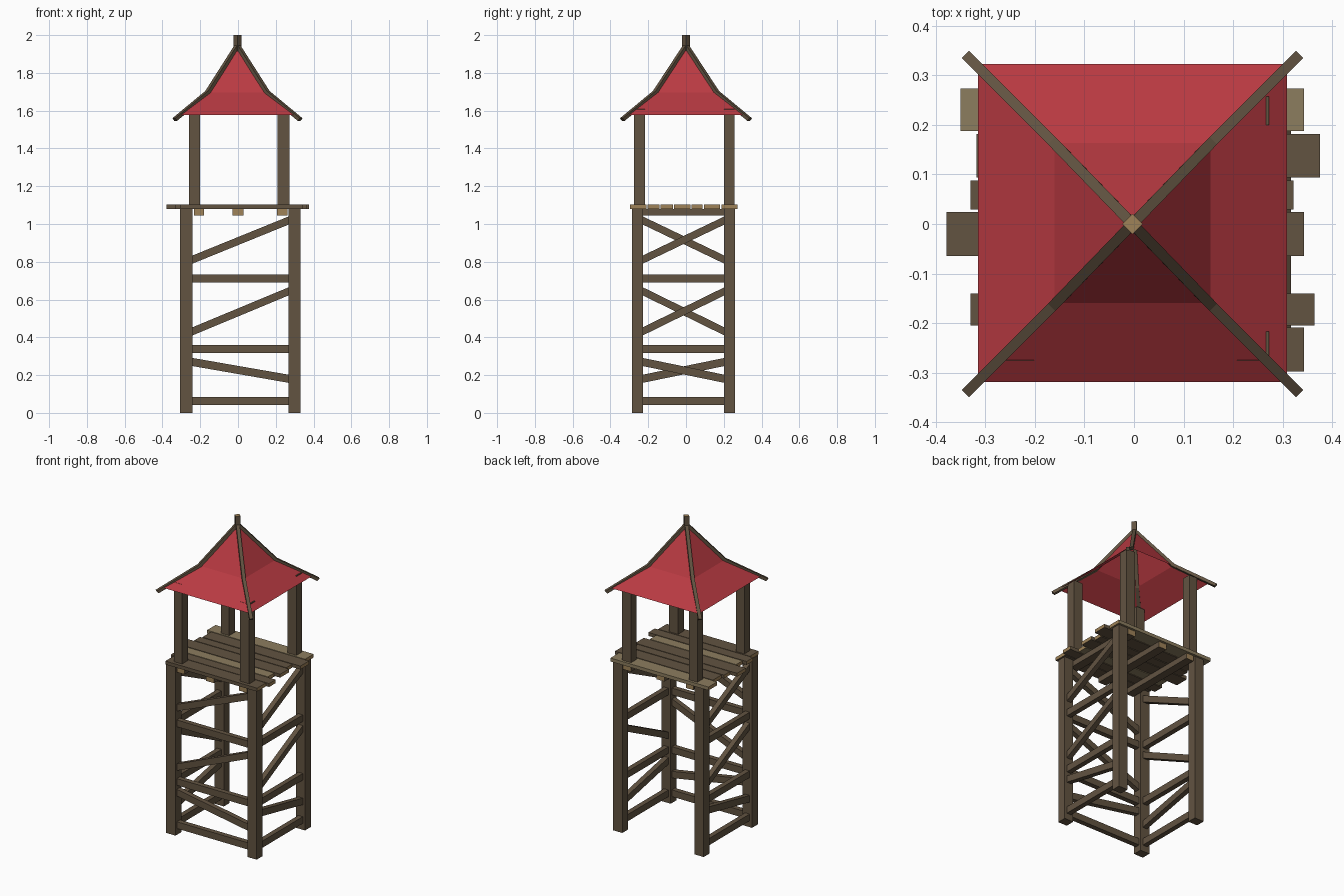
import bpy, bmesh, math
from mathutils import Vector, Matrix

if "Cube" in bpy.data.objects:
    bpy.data.objects.remove(bpy.data.objects["Cube"])


def material(name, rgb):
    m = bpy.data.materials.new(name)
    m.diffuse_color = (*rgb, 1)
    m.use_nodes = True
    m.node_tree.nodes["Principled BSDF"].inputs["Base Color"].default_value = m.diffuse_color
    return m


BROWN = material("dark wood", (0.122, 0.087, 0.053))
LIGHT = material("light plank wood", (0.262, 0.205, 0.114))
TAN = material("end grain", (0.342, 0.223, 0.098))
RED = material("red roof", (0.485, 0.042, 0.054))


def make(name, bm, *mats):
    bmesh.ops.recalc_face_normals(bm, faces=bm.faces)
    me = bpy.data.meshes.new(name)
    bm.to_mesh(me)
    bm.free()
    ob = bpy.data.objects.new(name, me)
    bpy.context.collection.objects.link(ob)
    for m in mats:
        me.materials.append(m)
    return ob


def box(name, x, y, z, mat=BROWN, grain=None):
    """Box from (min, max) ranges; faces along the grain axis get end-grain colour."""
    bm = bmesh.new()
    bmesh.ops.create_cube(bm, size=1)
    for v in bm.verts:
        v.co = Vector([r[0] if c < 0 else r[1] for c, r in zip(v.co, (x, y, z))])
    bm.normal_update()
    if grain is not None:
        for f in bm.faces:
            if abs(f.normal[grain]) > 0.9:
                f.material_index = 1
    return make(name, bm, mat, TAN)


# Legs and upper posts
LX = ((-0.307, -0.241), (0.268, 0.332))
LY = ((-0.286, -0.228), (0.202, 0.26))
PX = ((-0.26, -0.202), (0.208, 0.272))
PY = ((-0.275, -0.217), (0.2, 0.257))
for i, side in enumerate(("left", "right")):
    for j, end in enumerate(("front", "back")):
        box(f"{end}_{side}_leg", LX[i], LY[j], (0, 1.08))
        box(f"{end}_{side}_post", PX[i], PY[j], (1.09, 1.61))


# Braces: start/end heights, same pattern on three sides, back left open
BRACES = [(0.062, 0.062), (0.27, 0.18), (0.338, 0.338),
          (0.43, 0.645), (0.712, 0.712), (0.81, 1.02)]


def brace(name, a, b, z0, z1):
    a, b = Vector((*a, z0)), Vector((*b, z1))
    d = b - a
    side = Vector((d.y, -d.x, 0)).normalized() * 0.016
    up = Vector((0, 0, 0.0215))
    bm = bmesh.new()
    rings = [[bm.verts.new(p + s * side + t * up)
              for s, t in ((-1, -1), (1, -1), (1, 1), (-1, 1))] for p in (a, b)]
    for k in range(4):
        bm.faces.new((rings[0][k], rings[0][k - 1], rings[1][k - 1], rings[1][k]))
    for r in rings:
        bm.faces.new(r)
    make(name, bm, BROWN)


for n, (z0, z1) in enumerate(BRACES):
    brace(f"front_brace_{n}", (-0.245, -0.257), (0.272, -0.257), z0, z1)
    brace(f"right_brace_{n}", (0.3, -0.232), (0.3, 0.206), z0, z1)
    brace(f"left_brace_{n}", (-0.274, 0.206), (-0.274, -0.232), z0, z1)

# Floor beams
for n, x in enumerate(((-0.232, -0.18), (-0.028, 0.028), (0.207, 0.263))):
    box(f"floor_beam_{n}", x, (-0.284, 0.258), (1.045, 1.08), grain=1)

# Floor planks of uneven length
PLANKS = [(-0.35, 0.343, 0.187, 0.273, LIGHT), (-0.317, 0.375, 0.094, 0.181, BROWN),
          (-0.33, 0.321, 0.029, 0.088, BROWN), (-0.378, 0.343, -0.064, 0.024, BROWN),
          (-0.305, 0.305, -0.134, -0.07, LIGHT), (-0.33, 0.364, -0.205, -0.14, BROWN),
          (-0.305, 0.343, -0.297, -0.209, BROWN)]
for n, (x0, x1, y0, y1, m) in enumerate(PLANKS):
    box(f"floor_plank_{n}", (x0, x1), (y0, y1), (1.08, 1.102), m, grain=0)

# Flared roof: two square rings and an apex, open below
bm = bmesh.new()
CORNERS = ((-1, -1), (1, -1), (1, 1), (-1, 1))
low, mid = [[bm.verts.new((sx * rx - 0.003, sy * ry + 0.002, z)) for sx, sy in CORNERS]
            for rx, ry, z in ((0.311, 0.32, 1.577), (0.157, 0.161, 1.697))]
top = bm.verts.new((-0.003, 0, 1.945))
for k in range(4):
    bm.faces.new((low[k - 1], low[k], mid[k], mid[k - 1]))
    bm.faces.new((mid[k - 1], mid[k], top))
make("roof", bm, RED)

# Hip rafters following the roof corners
HIP = ((0.332, 1.553), (0.158, 1.697), (0.0, 1.945))
for n, (sx, sy) in enumerate(CORNERS):
    bm = bmesh.new()
    across = Vector((-sy, sx, 0)).normalized() * 0.0105
    rings = []
    for r, z in HIP:
        p = Vector((sx * r - 0.003, sy * (r + 0.005 * (r > 0.1)), z))
        up = Vector((sx * 0.005, sy * 0.005, 0.007))
        rings.append([bm.verts.new(p + s * across + t * up)
                      for s, t in ((-1, -1), (1, -1), (1, 1), (-1, 1))])
    for a, b in zip(rings, rings[1:]):
        for k in range(4):
            bm.faces.new((a[k], a[k - 1], b[k - 1], b[k]))
    bm.faces.new(rings[0])
    bm.faces.new(rings[-1])
    make(f"hip_rafter_{n}", bm, BROWN)

# Finial, turned 45 degrees
finial = box("finial", (-0.0145, 0.0145), (-0.0145, 0.0145), (1.88, 2.0), grain=2)
finial.data.transform(Matrix.Translation((-0.003, 0, 0)) @ Matrix.Rotation(math.radians(45), 4, "Z"))
